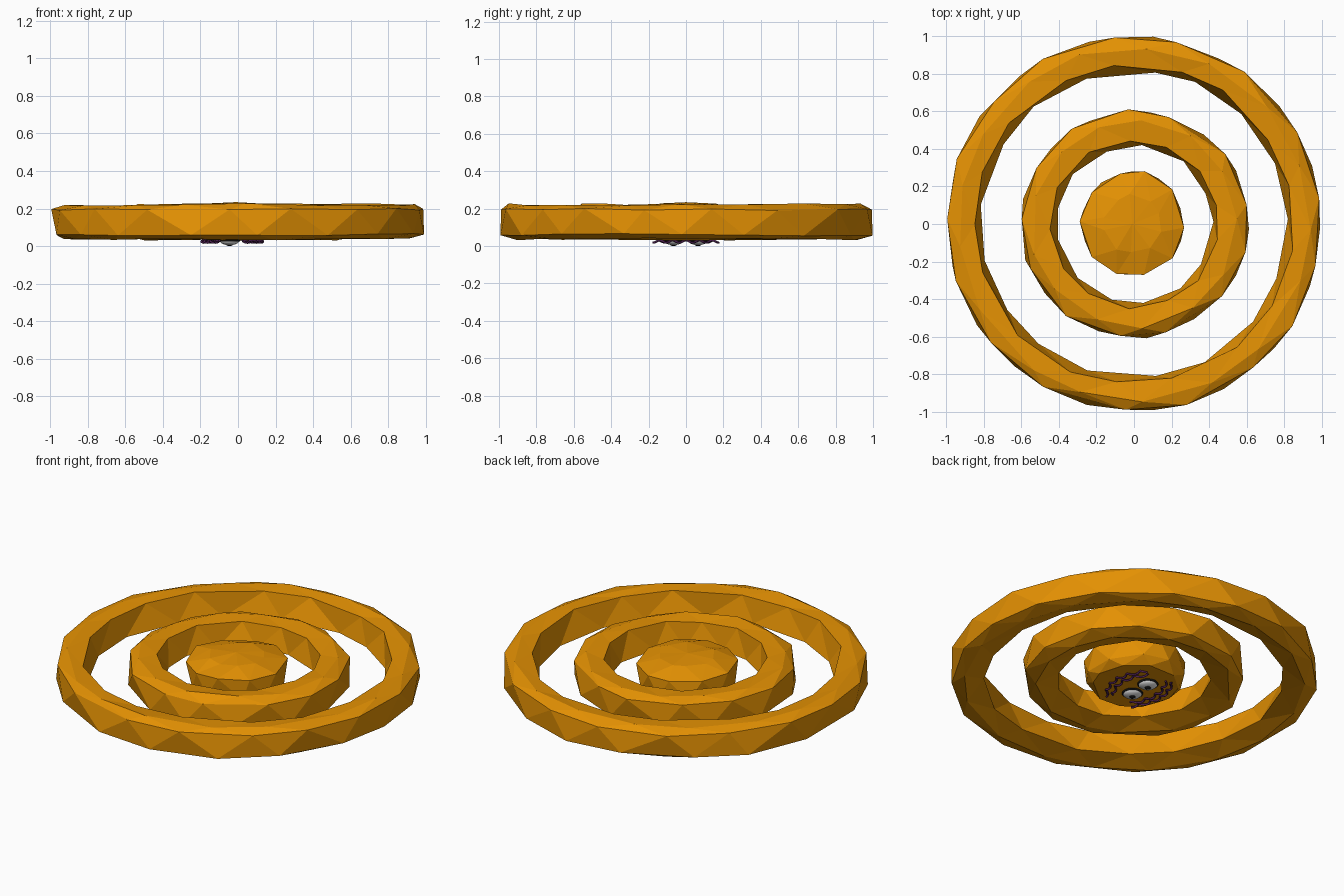
import bpy, bmesh, random
from math import sin, cos, pi

old = bpy.data.objects.get("Cube")
if old:
    bpy.data.objects.remove(old)
random.seed(7)


def material(name, rgb):
    m = bpy.data.materials.new(name)
    m.use_nodes = True
    m.diffuse_color = (*rgb, 1)
    m.node_tree.nodes["Principled BSDF"].inputs["Base Color"].default_value = (*rgb, 1)
    return m


amber = material("amber", (0.78, 0.285, 0.001))
white = material("eye white", (0.8, 0.8, 0.8))
black = material("pupil black", (0.01, 0.01, 0.01))
purple = material("dark purple", (0.08, 0.015, 0.09))


def finish(bm, name, mat):
    bmesh.ops.recalc_face_normals(bm, faces=bm.faces)
    me = bpy.data.meshes.new(name)
    bm.to_mesh(me)
    bm.free()
    me.materials.append(mat)
    ob = bpy.data.objects.new(name, me)
    bpy.context.collection.objects.link(ob)


def facet_rows(bm, section, n, jitter, shift=0):
    """Rows of points around z, every other row turned half a step."""
    rows = []
    for k, (r, z) in enumerate(section):
        row = []
        for i in range(n):
            a = 2 * pi * (i + 0.5 * (k % 2) + random.uniform(-0.17, 0.17)) / n
            rr = r + random.uniform(-jitter, jitter * 0.3)
            zz = z + random.uniform(-0.006, 0.006)
            row.append(bm.verts.new((shift + rr * cos(a), rr * sin(a), zz)))
        rows.append(row)
    return rows


def bridge(bm, low, high, odd):
    """Triangle strip between two half-step-shifted rows."""
    n = len(low)
    a, b = (high, low) if odd else (low, high)
    for i in range(n):
        j = (i + 1) % n
        bm.faces.new((a[i], a[j], b[i]))
        bm.faces.new((b[i], b[j], a[j]))


def faceted_ring(name, outer, inner, n):
    section = [(outer, 0.06), (outer, 0.195), (outer - 0.055, 0.222),
               (inner + 0.03, 0.213), (inner, 0.07), (outer - 0.07, 0.036)]
    bm = bmesh.new()
    rows = facet_rows(bm, section, n, 0.013)
    for k in range(len(rows)):
        bridge(bm, rows[k], rows[(k + 1) % len(rows)], k % 2)
    finish(bm, name, amber)


# Concentric chipped rings
faceted_ring("outer_ring", 1.002, 0.825, 17)
faceted_ring("middle_ring", 0.61, 0.425, 13)

# Central boss with a slightly peaked top and a flat underside
bm = bmesh.new()
rows = facet_rows(bm, [(0.24, 0.036), (0.277, 0.072), (0.285, 0.188), (0.16, 0.222)],
                  10, 0.012, -0.008)
for k in range(3):
    bridge(bm, rows[k], rows[k + 1], k % 2)
for row, z in ((rows[0], 0.036), (rows[3], 0.234)):
    tip = bm.verts.new((-0.01, 0, z))
    for i in range(len(row)):
        bm.faces.new((row[i], row[(i + 1) % len(row)], tip))
finish(bm, "centre_boss", amber)


# Eyes on the underside, each with a dark rim and a pupil
def ball(name, loc, radius, height, mat):
    bm = bmesh.new()
    bmesh.ops.create_uvsphere(bm, u_segments=20, v_segments=12, radius=1)
    for v in bm.verts:
        v.co = [c * s + o for c, s, o in zip(v.co, (radius, radius, height), loc)]
    for f in bm.faces:
        f.smooth = True
    finish(bm, name, mat)


for side, y in (("front", -0.067), ("back", 0.064)):
    ball(side + "_eye_rim", (-0.045, y, 0.029), 0.058, 0.012, black)
    ball(side + "_eye", (-0.045, y, 0.026), 0.051, 0.021, white)
    ball(side + "_pupil", (-0.045, y, 0.006), 0.017, 0.006, black)


# Wavy tendrils bowed around the eyes
def tendril(name, middle, bow, half_length, waves):
    cu = bpy.data.curves.new(name, "CURVE")
    cu.dimensions = "3D"
    cu.bevel_depth = 0.006
    cu.bevel_resolution = 1
    cu.use_fill_caps = True
    sp = cu.splines.new("POLY")
    steps = 40
    sp.points.add(steps)
    for i, p in enumerate(sp.points):
        s = 2 * i / steps - 1
        wave = waves * pi * s
        p.co = (middle - bow * s * s + 0.01 * sin(wave), half_length * s,
                0.024 + 0.006 * cos(wave), 1)
    ob = bpy.data.objects.new(name, cu)
    bpy.context.collection.objects.link(ob)
    cu.materials.append(purple)


tendril("left_outer_tendril", 0.125, 0.075, 0.175, 5)
tendril("left_inner_tendril", 0.085, 0.06, 0.15, 4)
tendril("right_outer_tendril", -0.185, -0.06, 0.175, 5)
tendril("right_inner_tendril", -0.15, -0.05, 0.15, 4)
